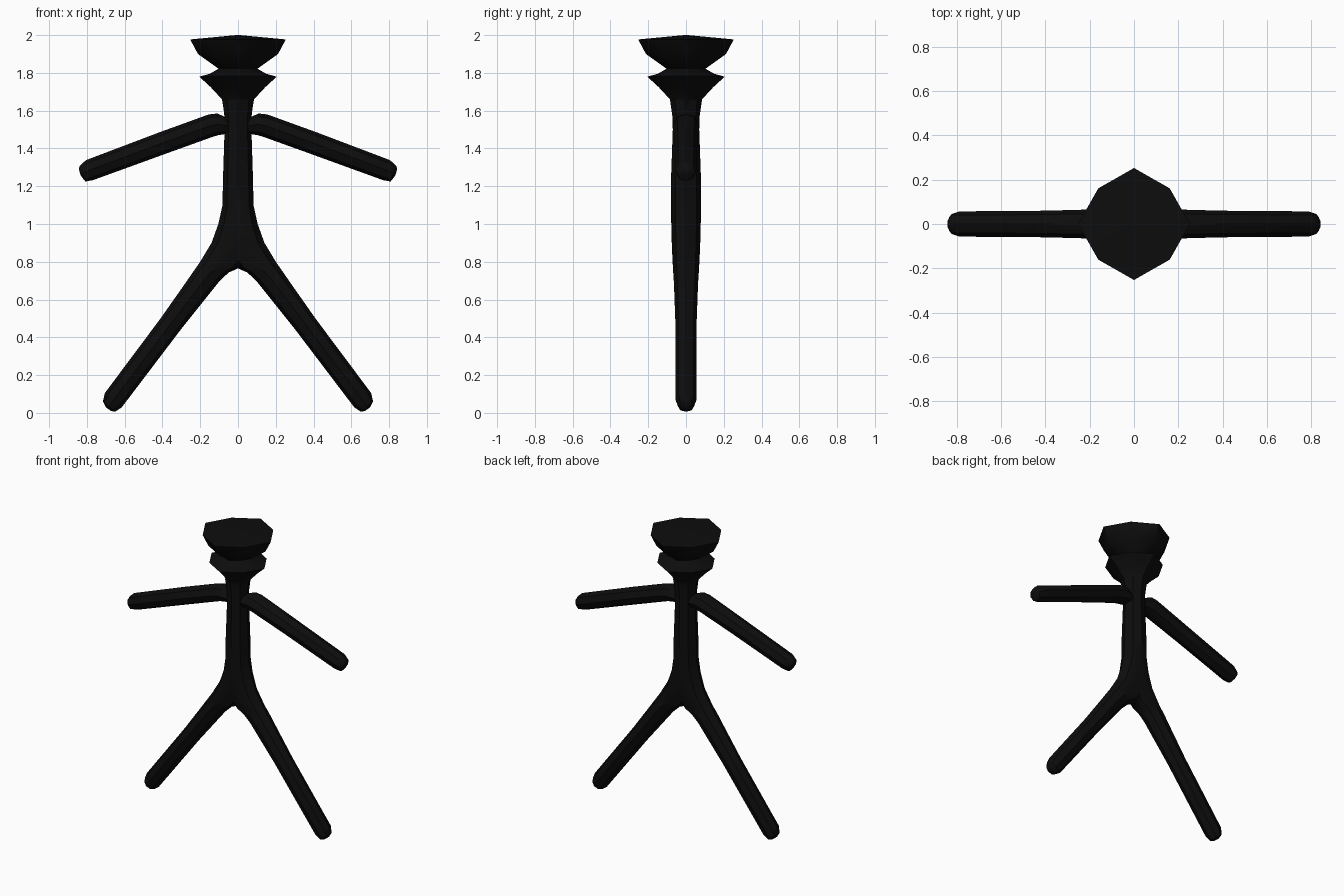
import bpy, bmesh, math

if "Cube" in bpy.data.objects:
    bpy.data.objects.remove(bpy.data.objects["Cube"])

black = bpy.data.materials.new("black")
black.diffuse_color = (0.004, 0.004, 0.004, 1)
black.use_nodes = True
black.node_tree.nodes["Principled BSDF"].inputs["Base Color"].default_value = black.diffuse_color
SIDES = 8


def finish(name, bm, mirror=False):
    bmesh.ops.recalc_face_normals(bm, faces=bm.faces)
    mesh = bpy.data.meshes.new(name)
    bm.to_mesh(mesh)
    bm.free()
    obj = bpy.data.objects.new(name, mesh)
    bpy.context.collection.objects.link(obj)
    mesh.materials.append(black)
    if mirror:
        mod = obj.modifiers.new("mirror", 'MIRROR')
        mod.use_bisect_axis[0] = True
        mod.merge_threshold = 0.002
    bpy.ops.object.select_all(action='DESELECT')
    obj.select_set(True)
    bpy.context.view_layer.objects.active = obj
    bpy.ops.object.shade_smooth_by_angle(angle=math.radians(40))
    return obj


def loft(bm, rings):
    """Skin closed rings of points and cap both ends."""
    loops = [[bm.verts.new(p) for p in ring] for ring in rings]
    for a, b in zip(loops, loops[1:]):
        for i in range(SIDES):
            j = (i + 1) % SIDES
            bm.faces.new((a[i], a[j], b[j], b[i]))
    bm.faces.new(loops[0])
    bm.faces.new(loops[-1])


def limb_ring(ox, oz, ix, iz, depth):
    """Ellipse spanning an outer and an inner outline point, with half depth in y."""
    pts = []
    for k in range(SIDES):
        a = 2 * math.pi * k / SIDES
        t = math.cos(a)
        pts.append(((ox + ix) / 2 + (ox - ix) / 2 * t, depth * math.sin(a),
                    (oz + iz) / 2 + (oz - iz) / 2 * t))
    return pts


# Torso flowing into legs: outer x, z, inner x, z, half depth
body = [
    (0.082, 1.66, -0.082, 1.66, 0.085), (0.072, 1.57, -0.072, 1.57, 0.072),
    (0.071, 1.50, -0.071, 1.50, 0.070), (0.080, 1.22, -0.080, 1.22, 0.080),
    (0.082, 1.10, -0.082, 1.10, 0.080), (0.104, 1.00, -0.100, 1.00, 0.078),
    (0.140, 0.90, -0.080, 0.87, 0.075), (0.200, 0.80, 0.000, 0.765, 0.070),
    (0.235, 0.75, 0.050, 0.743, 0.068), (0.280, 0.685, 0.100, 0.695, 0.064),
    (0.410, 0.50, 0.300, 0.445, 0.056), (0.705, 0.105, 0.615, 0.030, 0.055),
    (0.715, 0.060, 0.650, 0.006, 0.042), (0.700, 0.030, 0.672, 0.010, 0.020)]
bm = bmesh.new()
loft(bm, [limb_ring(*r) for r in body])
finish("torso_and_legs", bm, mirror=True)

# Arms: upper x, z, lower x, z, half depth
arm = [
    (0.050, 1.555, 0.040, 1.480, 0.050), (0.075, 1.570, 0.070, 1.476, 0.060),
    (0.110, 1.585, 0.105, 1.470, 0.067), (0.155, 1.580, 0.130, 1.463, 0.067),
    (0.420, 1.484, 0.380, 1.373, 0.060), (0.805, 1.338, 0.768, 1.232, 0.057),
    (0.838, 1.307, 0.808, 1.225, 0.045), (0.843, 1.290, 0.832, 1.256, 0.022)]
bm = bmesh.new()
loft(bm, [limb_ring(*r) for r in arm])
finish("arms", bm, mirror=True)

# Head with flared collar and brim: radius, z
profile = [(0.075, 1.60), (0.085, 1.66), (0.145, 1.725), (0.205, 1.78),
           (0.150, 1.795), (0.103, 1.822), (0.212, 1.90), (0.253, 1.977),
           (0.012, 2.0)]
rings = []
for r, z in profile:
    ring = []
    for k in range(SIDES):
        a = 2 * math.pi * k / SIDES
        q = r * (0.9 if k % 2 else 1.0)
        ring.append((q * math.cos(a), q * math.sin(a), z))
    rings.append(ring)
bm = bmesh.new()
loft(bm, rings)
finish("head", bm)
